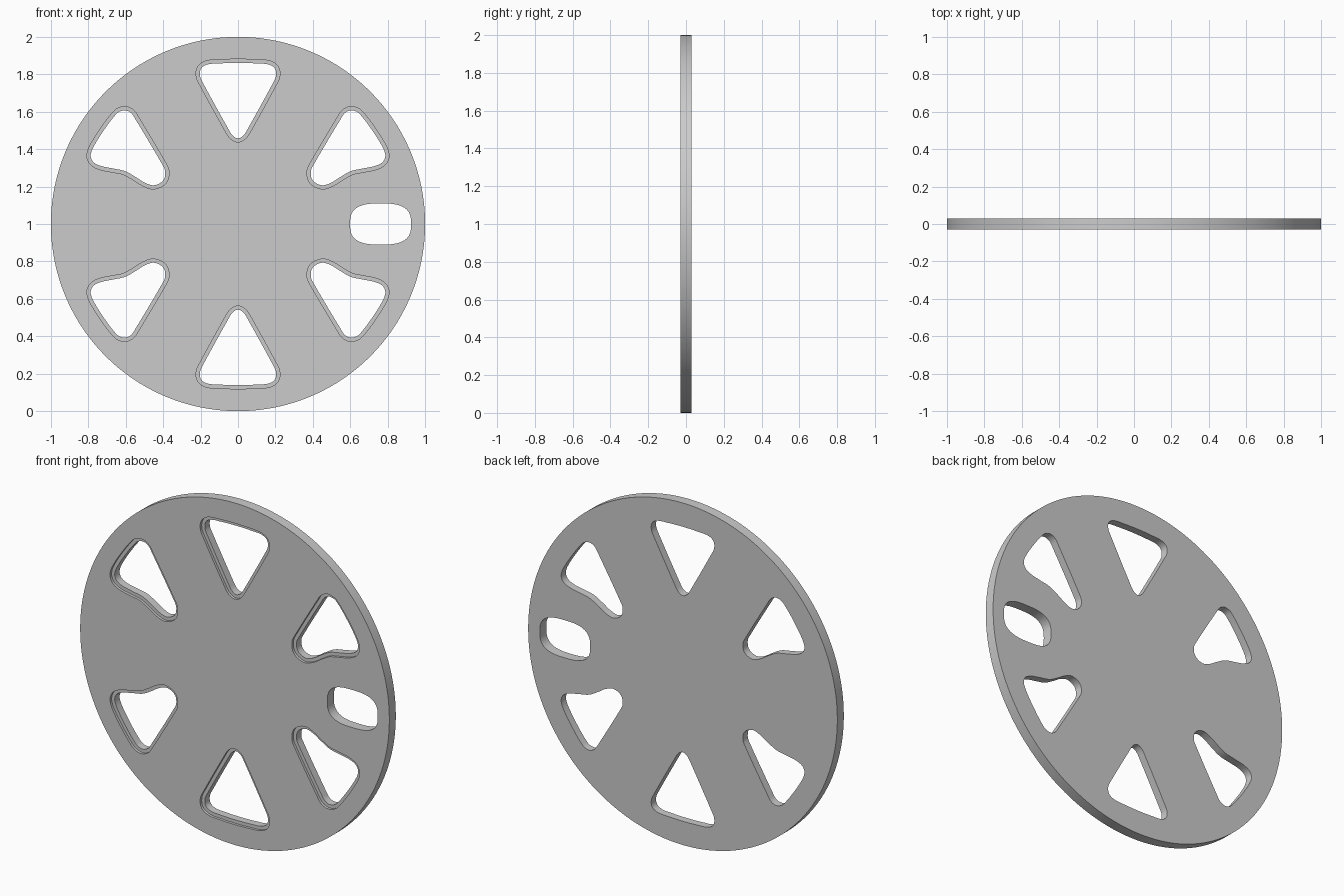
import bpy, bmesh, math
from mathutils import Vector

if "Cube" in bpy.data.objects:
    bpy.data.objects.remove(bpy.data.objects["Cube"])

HALF = 0.03          # half the disc thickness
STEP_Y = -0.015      # floor of the shallow front recess around the windows
LIP = 0.02           # width of that recess


def smooth_loop(points, steps=6):
    """Closed curve through the points, tangents scaled by segment length."""
    pts = [Vector(p) for p in points]
    n, out = len(pts), []
    for i in range(n):
        a, b, c, d = pts[i - 1], pts[i], pts[(i + 1) % n], pts[(i + 2) % n]
        length = (c - b).length
        tb, tc = (c - a).normalized() * length, (d - b).normalized() * length
        for k in range(steps):
            t = k / steps
            out.append(b * (2*t**3 - 3*t**2 + 1) + tb * (t**3 - 2*t**2 + t)
                       + c * (3*t**2 - 2*t**3) + tc * (t**3 - t**2))
    return out


def offset_loop(loop, dist):
    """Push a closed loop outwards, whichever way it winds."""
    n = len(loop)
    area = sum(loop[i - 1].cross(loop[i]) for i in range(n))
    sign = 1 if area > 0 else -1
    out = []
    for i, p in enumerate(loop):
        t = (loop[(i + 1) % n] - loop[i - 1]).normalized()
        out.append(p + Vector((t.y, -t.x)) * dist * sign)
    return out


def loft(bm, sections):
    """Closed solid through (y, loop) sections; loops are x, z about the hub."""
    rings = [[bm.verts.new((p[0], y, 1 + p[1])) for p in loop] for y, loop in sections]
    n = len(rings[0])
    for r, s in zip(rings, rings[1:]):
        for i in range(n):
            j = (i + 1) % n
            bm.faces.new((r[i], r[j], s[j], s[i]))
    bm.faces.new(rings[0])
    bm.faces.new(rings[-1])


def to_object(bm, name):
    bmesh.ops.recalc_face_normals(bm, faces=bm.faces)
    mesh = bpy.data.meshes.new(name)
    bm.to_mesh(mesh)
    bm.free()
    obj = bpy.data.objects.new(name, mesh)
    bpy.context.collection.objects.link(obj)
    return obj


# Disc
bm = bmesh.new()
circle = [Vector((math.cos(math.tau * i / 160), math.sin(math.tau * i / 160)))
          for i in range(160)]
loft(bm, [(-HALF, circle), (HALF, circle)])
disc = to_object(bm, "wheel_disc")

# Window outlines, x and z measured from the hub
half = [(0.028, 0.472), (0.05, 0.505), (0.185, 0.75), (0.203, 0.79),
        (0.198, 0.83), (0.165, 0.852), (0.10, 0.858)]
triangle = ([(0, 0.458)] + half + [(0, 0.861)] + [(-x, z) for x, z in reversed(half)])
wavy = [(0.60, 0.607), (0.57, 0.592), (0.55, 0.563), (0.405, 0.318), (0.389, 0.28),
        (0.40, 0.232), (0.45, 0.207), (0.50, 0.222), (0.545, 0.25), (0.605, 0.283),
        (0.67, 0.297), (0.735, 0.311), (0.775, 0.333), (0.787, 0.37), (0.765, 0.425),
        (0.70, 0.525), (0.65, 0.588), (0.63, 0.602)]

# Stepped cutters for the six windows
bm = bmesh.new()
windows = [(triangle, 1, 1), (triangle, 1, -1)]
windows += [(wavy, sx, sz) for sx in (1, -1) for sz in (1, -1)]
for shape, sx, sz in windows:
    inner = smooth_loop([(x * sx, z * sz) for x, z in shape])
    outer = offset_loop(inner, LIP)
    loft(bm, [(-0.1, outer), (STEP_Y, outer), (STEP_Y, inner), (0.1, inner)])

# Plain rounded slot on the right
slot = []
for i in range(64):
    a = math.tau * i / 64
    c, s = math.cos(a), math.sin(a)
    slot.append(Vector((0.762 + 0.163 * math.copysign(abs(c) ** 0.7, c),
                        0.11 * math.copysign(abs(s) ** 0.7, s))))
loft(bm, [(-0.1, slot), (0.1, slot)])
cutter = to_object(bm, "window_cutter")
cutter.hide_render = True

# Cut the openings
mod = disc.modifiers.new("windows", 'BOOLEAN')
mod.operation = 'DIFFERENCE'
mod.solver = 'EXACT'
mod.object = cutter
bpy.context.view_layer.objects.active = disc
disc.select_set(True)
bpy.ops.object.modifier_apply(modifier=mod.name)
bpy.data.objects.remove(cutter, do_unlink=True)
bpy.ops.object.shade_smooth_by_angle(angle=math.radians(30))
